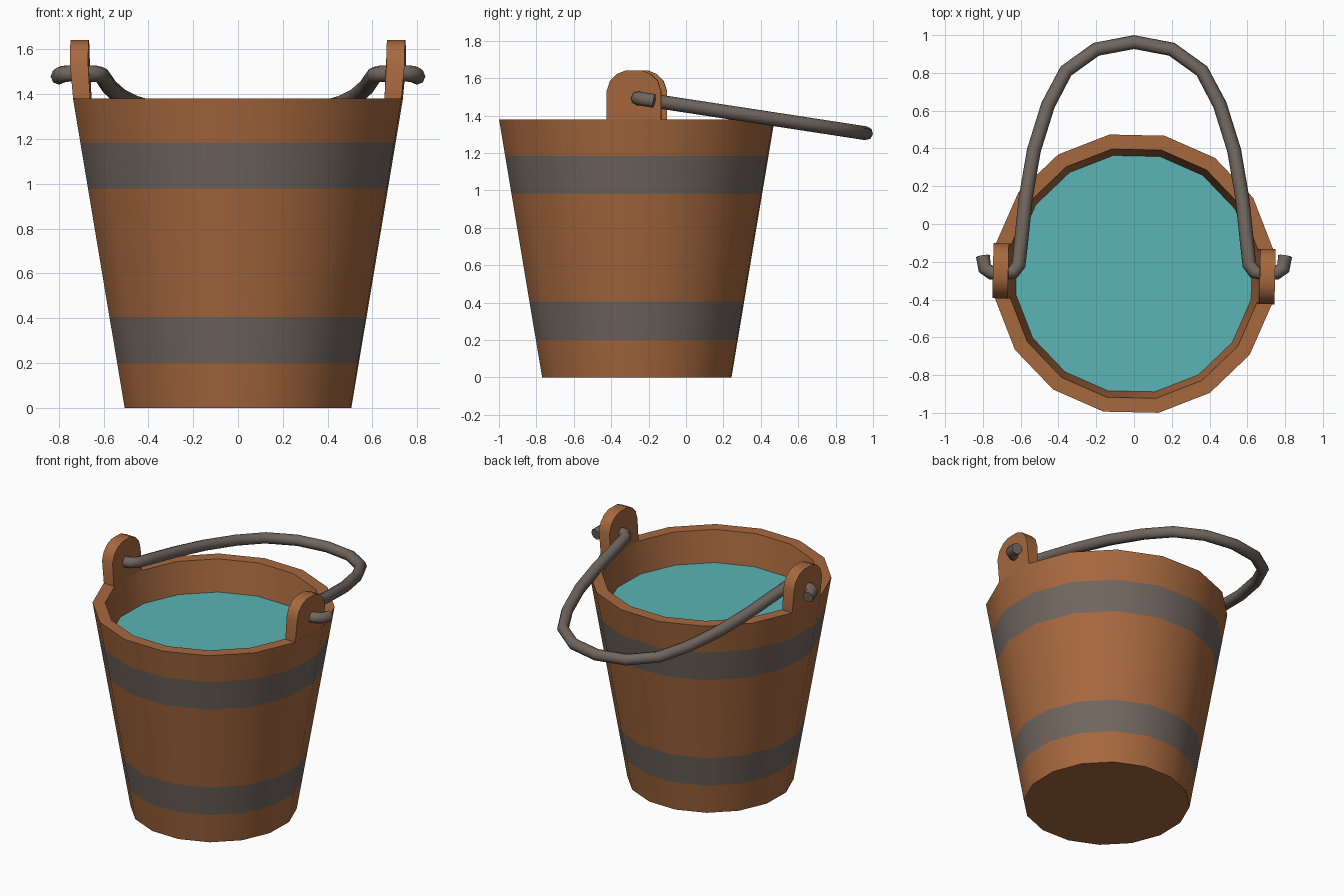
import bpy, bmesh, math
from mathutils import Vector, Matrix

if "Cube" in bpy.data.objects:
    bpy.data.objects.remove(bpy.data.objects["Cube"])

CY, SIDES, START = -0.263, 16, math.radians(10)


def material(name, rgb):
    m = bpy.data.materials.new(name)
    m.diffuse_color = (*rgb, 1)
    m.use_nodes = True
    m.node_tree.nodes["Principled BSDF"].inputs["Base Color"].default_value = m.diffuse_color
    return m


wood = material("brown wood", (0.385, 0.140, 0.049))
metal = material("grey metal", (0.165, 0.133, 0.114))
blue = material("water blue", (0.105, 0.455, 0.460))


def smooth(ob, angle=30):
    bpy.ops.object.select_all(action='DESELECT')
    ob.select_set(True)
    bpy.context.view_layer.objects.active = ob
    bpy.ops.object.shade_smooth_by_angle(angle=math.radians(angle))


def add_object(name, bm, mats):
    bmesh.ops.recalc_face_normals(bm, faces=bm.faces)
    me = bpy.data.meshes.new(name)
    bm.to_mesh(me)
    bm.free()
    for m in mats:
        me.materials.append(m)
    ob = bpy.data.objects.new(name, me)
    bpy.context.collection.objects.link(ob)
    return ob


def ring(bm, r, z):
    return [bm.verts.new((r * math.cos(START + i * math.tau / SIDES),
                          CY + r * math.sin(START + i * math.tau / SIDES), z))
            for i in range(SIDES)]


# Bucket: tapered wall with two flush metal bands, flat rim, inner wall, floor
def outer_r(z):
    return 0.514 + (0.748 - 0.514) * z / 1.38


bm = bmesh.new()
levels = [(outer_r(z), z) for z in (0, 0.2, 0.405, 0.98, 1.185, 1.38)]
levels += [(0.67, 1.38), (0.635, 1.17), (0.45, 0.06)]
rings = [ring(bm, r, z) for r, z in levels]
for k, (a, b) in enumerate(zip(rings, rings[1:])):
    for i in range(SIDES):
        j = (i + 1) % SIDES
        f = bm.faces.new((a[i], a[j], b[j], b[i]))
        f.material_index = 1 if k in (1, 3) else 0
bm.faces.new(rings[0])
bm.faces.new(rings[-1])
smooth(add_object("bucket", bm, [wood, metal]))

# Water surface
bm = bmesh.new()
bm.faces.new(ring(bm, 0.635, 1.17))
water = add_object("water", bm, [blue])
if water.data.polygons[0].normal.z < 0:
    water.data.flip_normals()

# Ears: rounded tabs rising from two opposite rim sides
half = [(0.146, 1.378), (0.146, 1.53), (0.128, 1.585), (0.092, 1.622), (0.045, 1.641)]
profile = half + [(-y, z) for y, z in reversed(half)]
for name, turn in (("right_ear", -1.25), ("left_ear", 178.75)):
    bm = bmesh.new()
    rot = Matrix.Translation((0, CY, 0)) @ Matrix.Rotation(math.radians(turn), 4, 'Z')

    def side(base, top):
        return [bm.verts.new(rot @ Vector((base + (top - base) * min(1, (z - 1.378) / 0.15), y, z)))
                for y, z in profile]

    a, b = side(0.733, 0.747), side(0.657, 0.666)
    bm.faces.new(a)
    bm.faces.new(b)
    for i in range(len(a)):
        j = (i + 1) % len(a)
        bm.faces.new((a[i], a[j], b[j], b[i]))
    smooth(add_object(name, bm, [wood]), 40)

# Handle: planar bent rod, tilted back, with hooked ends through the ears
right = [(0.20, 0.925), (0.36, 0.81), (0.455, 0.63), (0.53, 0.39), (0.573, 0.14),
         (0.596, -0.08), (0.61, -0.215), (0.637, -0.253), (0.69, -0.262),
         (0.755, -0.258), (0.79, -0.235), (0.80, -0.17)]
path = [(-x, y) for x, y in reversed(right)] + [(0, 0.963)] + right
cu = bpy.data.curves.new("handle", 'CURVE')
cu.dimensions = '3D'
cu.bevel_depth = 0.037
cu.bevel_resolution = 2
cu.use_fill_caps = True
sp = cu.splines.new('POLY')
sp.points.add(len(path) - 1)
for p, (x, y) in zip(sp.points, path):
    p.co = (x, y, 1.493 - 0.153 * (y + 0.262), 1)
cu.materials.append(metal)
handle = bpy.data.objects.new("handle", cu)
bpy.context.collection.objects.link(handle)
bpy.ops.object.select_all(action='DESELECT')
handle.select_set(True)
bpy.context.view_layer.objects.active = handle
bpy.ops.object.convert(target='MESH')
smooth(bpy.context.view_layer.objects.active, 50)
